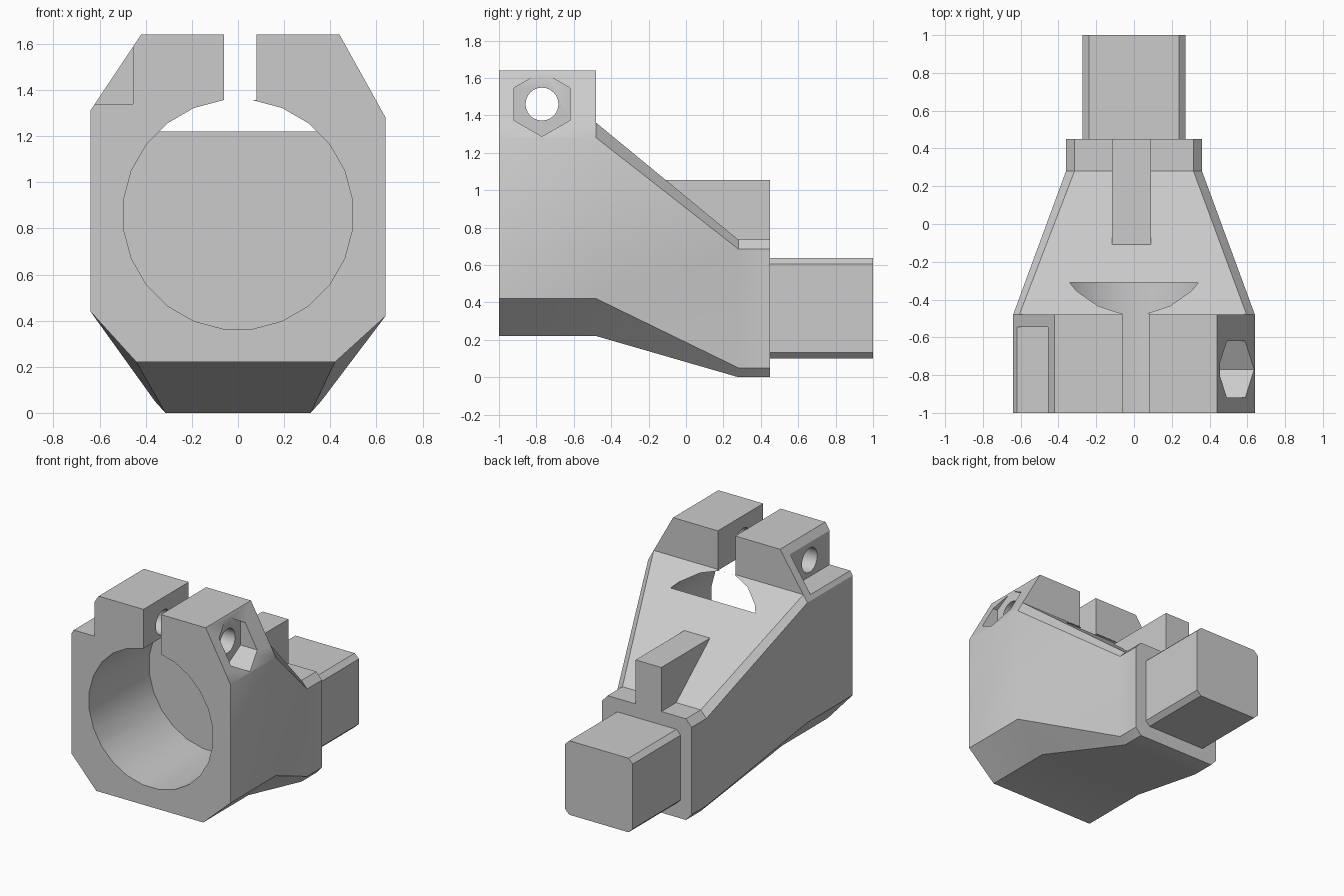
import bpy
import bmesh
from math import sin, cos, radians, tau

if "Cube" in bpy.data.objects:
    bpy.data.objects.remove(bpy.data.objects["Cube"])

grey = bpy.data.materials.new("plain grey")
grey.use_nodes = True
colour = (0.6, 0.6, 0.6, 1)
grey.diffuse_color = colour
grey.node_tree.nodes["Principled BSDF"].inputs["Base Color"].default_value = colour


def finish(name, bm):
    bmesh.ops.recalc_face_normals(bm, faces=bm.faces)
    mesh = bpy.data.meshes.new(name)
    bm.to_mesh(mesh)
    bm.free()
    mesh.materials.append(grey)
    obj = bpy.data.objects.new(name, mesh)
    bpy.context.collection.objects.link(obj)
    return obj


def bridge(bm, a, b):
    for i in range(len(a)):
        j = (i + 1) % len(a)
        bm.faces.new((a[i], a[j], b[j], b[i]))


def prism(name, points, start, end, axis):
    """Extrude a flat outline along x or y."""
    bm = bmesh.new()
    place = (lambda p, d: (d, *p)) if axis == "x" else (lambda p, d: (p[0], d, p[1]))
    a, b = ([bm.verts.new(place(p, d)) for p in points] for d in (start, end))
    bridge(bm, a, b)
    bm.faces.new(a)
    bm.faces.new(b)
    return finish(name, bm)


def polygon(u, v, radius, sides, turn):
    return [(u + radius * cos(radians(turn) + tau * i / sides),
             v + radius * sin(radians(turn) + tau * i / sides)) for i in range(sides)]


def rect(u0, u1, v0, v1):
    return [(u0, v0), (u1, v0), (u1, v1), (u0, v1)]


def chamfered(u0, u1, v0, v1, c, d):
    return [(u0 + c, v0), (u1 - c, v0), (u1, v0 + d), (u1, v1 - d),
            (u1 - c, v1), (u0 + c, v1), (u0, v1 - d), (u0, v0 + d)]


# Clamp body: straight front collar, then a taper down to the rear socket
low = [(-0.44, 0.22), (0.42, 0.22), (0.64, 0.42), (0.64, 1.28), (0.596, 1.36)]
high = [(-0.607, 1.36), (-0.64, 1.31), (-0.64, 0.44)]
ears = [(0.44, 1.64), (-0.42, 1.64)]
rear = chamfered(-0.36, 0.36, 0, 0.735, 0.045, 0.05)

bm = bmesh.new()
ring = lambda pts, y: [bm.verts.new((x, y, z)) for x, z in pts]
front = ring(low + ears + high, -1)
collar = ring(low + ears + high, -0.48)
neck = ring(rear, 0.28)
back = ring(rear, 0.45)
bridge(bm, front, collar)
bridge(bm, collar[:5] + collar[7:], neck)
bridge(bm, neck, back)
for cap in (front, back, collar[4:8]):
    bm.faces.new(cap)
body = finish("clamp_body", bm)

# Cut-outs: bore, top slot, bolt head step, nut recess and bolt hole
cutters = [
    prism("bore_cutter", polygon(0, 0.86, 0.5, 24, 7.5), -1.2, -0.31, "y"),
    prism("slot_cutter", rect(-0.06, 0.08, 1.2, 1.8), -1.2, -0.475, "y"),
    prism("step_cutter", rect(-1, -0.455, 1.34, 1.8), -1.2, -0.545, "y"),
    prism("nut_cutter", polygon(-0.77, 1.46, 0.173, 6, 90), 0.455, 1, "x"),
    prism("bolt_cutter", polygon(-0.77, 1.46, 0.088, 24, 0), -1, 1, "x"),
]
bpy.context.view_layer.objects.active = body
for cutter in cutters:
    cutter.hide_render = True
    mod = body.modifiers.new(cutter.name, "BOOLEAN")
    mod.operation = "DIFFERENCE"
    mod.solver = "EXACT"
    mod.object = cutter
    bpy.ops.object.modifier_apply(modifier=mod.name)
    bpy.data.objects.remove(cutter)

# Upright rib on the slope and square stub at the back
slope = [(-0.11, 1.055), (0.28, 0.735), (0.45, 0.735), (0.45, 1.055)]
rib = prism("rear_rib", slope, -0.117, 0.09, "x")
stub = prism("rear_stub", chamfered(-0.272, 0.272, 0.1, 0.638, 0.034, 0.033), 0.45, 1, "y")

# Smooth the round cuts and keep the edges crisp
bpy.context.view_layer.update()
bpy.ops.object.select_all(action="DESELECT")
for part in (body, rib, stub):
    part.select_set(True)
bpy.ops.object.shade_smooth_by_angle(angle=radians(30))
